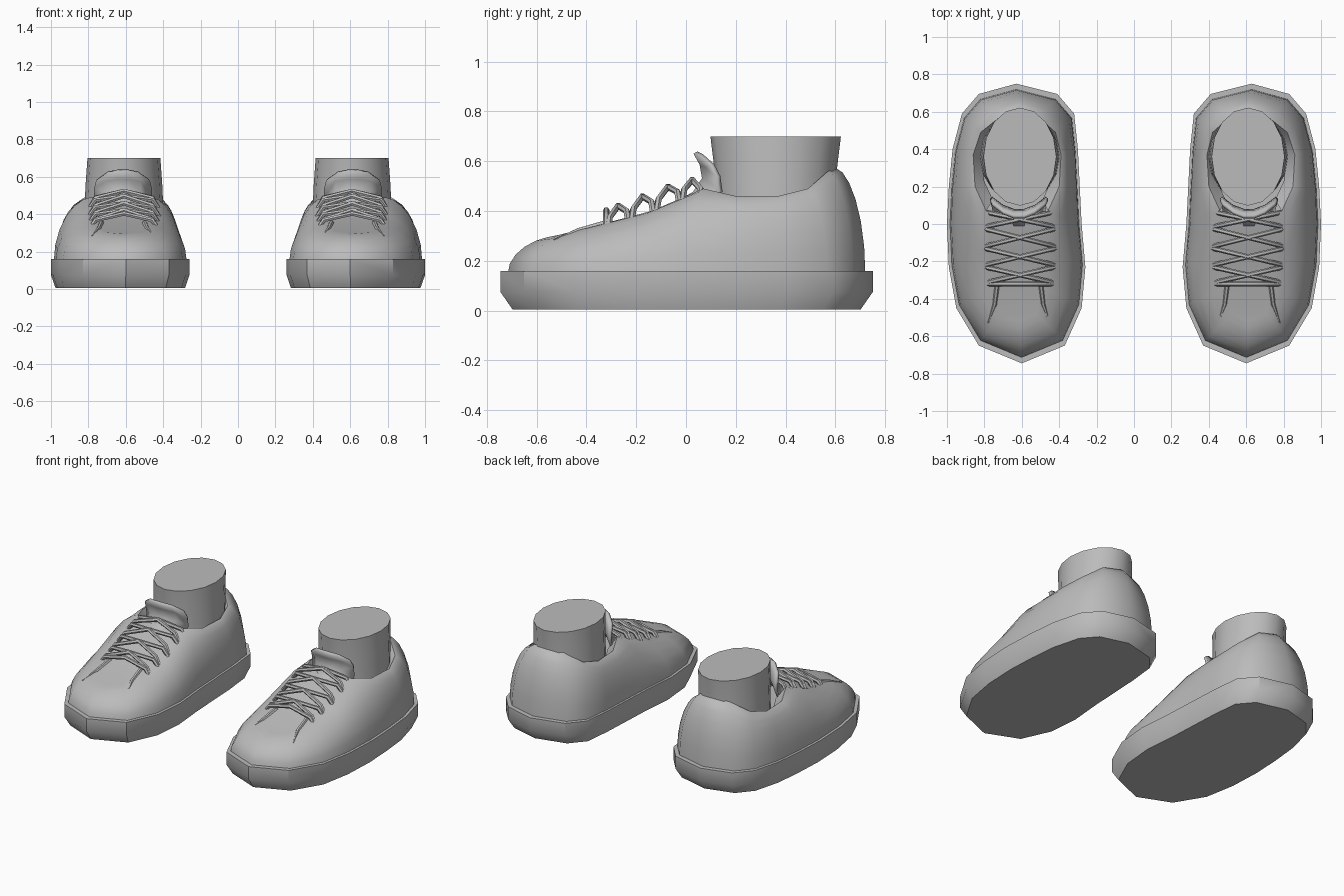
import bpy, bmesh, math
from mathutils import Vector

if "Cube" in bpy.data.objects:
    bpy.data.objects.remove(bpy.data.objects["Cube"], do_unlink=True)

grey = bpy.data.materials.new("plain_grey")
grey.use_nodes = True
COLOUR = (0.5, 0.5, 0.5, 1)
grey.diffuse_color = COLOUR
grey.node_tree.nodes["Principled BSDF"].inputs["Base Color"].default_value = COLOUR

CX = 0.62      # centre line of the left shoe


def finish(name, mesh, angle=40, thickness=0):
    """Link a mesh, colour it, shade it and mirror it to the other foot."""
    obj = bpy.data.objects.new(name, mesh)
    bpy.context.collection.objects.link(obj)
    mesh.materials.clear()
    mesh.materials.append(grey)
    bpy.ops.object.select_all(action="DESELECT")
    obj.select_set(True)
    bpy.context.view_layer.objects.active = obj
    bpy.ops.object.shade_smooth_by_angle(angle=math.radians(angle))
    if thickness:
        solid = obj.modifiers.new("thickness", "SOLIDIFY")
        solid.thickness = thickness
        solid.offset = 0
    obj.modifiers.new("other_foot", "MIRROR").use_mirror_merge = False
    return obj


def to_mesh(name, bm):
    bmesh.ops.recalc_face_normals(bm, faces=bm.faces)
    mesh = bpy.data.meshes.new(name)
    bm.to_mesh(mesh)
    bm.free()
    return mesh


def loft(bm, rings, closed=True):
    """Skin a list of equally long point rings and return their vertices."""
    rows = [[bm.verts.new(p) for p in ring] for ring in rings]
    n = len(rows[0])
    for a, b in zip(rows, rows[1:]):
        for i in range(n if closed else n - 1):
            j = (i + 1) % n
            bm.faces.new((a[i], a[j], b[j], b[i]))
    return rows


def tube(name, paths, radius):
    """Round cords along poly paths of (point, thickness factor)."""
    curve = bpy.data.curves.new(name, "CURVE")
    curve.dimensions = "3D"
    curve.bevel_depth = radius
    curve.bevel_resolution = 1
    curve.use_fill_caps = True
    for path in paths:
        spline = curve.splines.new("POLY")
        spline.points.add(len(path) - 1)
        for p, (co, factor) in zip(spline.points, path):
            p.co = (*co, 1)
            p.radius = factor
    temp = bpy.data.objects.new(name + "_path", curve)
    bpy.context.collection.objects.link(temp)
    depsgraph = bpy.context.evaluated_depsgraph_get()
    mesh = bpy.data.meshes.new_from_object(temp.evaluated_get(depsgraph))
    bpy.data.objects.remove(temp, do_unlink=True)
    finish(name, mesh, 50)


# Heel to toe: outline y, inner x, outer x, then collar y, inner x, outer x, z
STATIONS = [
    (.75, .63, .63, .605, .61, .61, .57),
    (.695, .41, .83, .57, .51, .72, .56),
    (.59, .32, .92, .49, .42, .82, .49),
    (.40, .30, .97, .37, .39, .86, .46),
    (.20, .29, .99, .20, .40, .85, .46),
    (0, .28, 1, .07, .46, .79, .49),
    (-.23, .26, .99, -.14, .48, .76, .40),
    (-.45, .28, .95, -.33, .50, .74, .35),
    (-.65, .37, .83, -.48, .52, .71, .31),
    (-.745, .60, .60, -.52, .61, .61, .30),
]
LAST = len(STATIONS) - 1
outer = [(Vector((s[2], s[0], 0)), Vector((s[5], s[3], s[6]))) for s in STATIONS]
inner = [(Vector((s[1], s[0], 0)), Vector((s[4], s[3], s[6]))) for s in STATIONS]
columns = outer + inner[LAST - 1:0:-1]
COUNT = len(columns)


def outline(scale, z):
    return [Vector((CX + (p.x - CX) * scale, p.y * scale, z)) for p, q in columns]


# Sole with a tapered foot and a thin ledge round the top
bm = bmesh.new()
rows = loft(bm, [outline(.935, .005), outline(1, .075), outline(1, .16),
                 outline(.965, .16)])
bm.faces.new(rows[0])
bm.faces.new(rows[-1])
finish("sole", to_mesh("sole", bm), 35)

# Upper: rounded wall from the sole to the collar and throat
bm = bmesh.new()
base = outline(.96, .15)
rings = []
STEPS = 6
for k in range(STEPS + 1):
    t = math.pi / 2 * k / STEPS
    inward, rise = 1 - max(math.cos(t), 0) ** 1.2, math.sin(t)
    ring = []
    for b, (p, q) in zip(base, columns):
        point = b.lerp(q, inward)
        point.z = b.z + (q.z - b.z) * rise
        ring.append(point)
    rings.append(ring)
collar = loft(bm, rings)[-1]
# Vamp panel closing the throat in front of the ankle opening
THROAT = 5
for i in range(THROAT, LAST - 1):
    bm.faces.new((collar[i], collar[i + 1], collar[COUNT - i - 1], collar[COUNT - i]))
bm.faces.new((collar[LAST - 1], collar[LAST], collar[LAST + 1]))
# Collar lining folding down to the ankle
ankle = Vector((.61, .36, 0))
lining = []
for v in collar:
    point = ankle.lerp(v.co, .8)
    point.z = v.co.z - .07
    lining.append(bm.verts.new(point))
for i in range(-THROAT, THROAT):
    bm.faces.new((collar[i], collar[i + 1], lining[i + 1], lining[i]))
bmesh.ops.delete(bm, geom=[v for v in bm.verts if not v.link_faces], context="VERTS")
finish("upper", to_mesh("upper", bm), 50)

# Ankle of the sock with a flat lid
bm = bmesh.new()
SIDES = 16
rows = loft(bm, [[(.61 + rx * math.sin(a), .36 + ry * math.cos(a), z)
                  for a in (2 * math.pi * i / SIDES for i in range(SIDES))]
                 for rx, ry, z in ((.215, .24, .34), (.205, .245, .56), (.195, .262, .70))])
bm.faces.new(rows[0])
bm.faces.new(rows[-1])
finish("sock", to_mesh("sock", bm))

# Tongue: curved flap standing in front of the ankle
bm = bmesh.new()
loft(bm, [[(.615 + half * u, y + .07 * u * u, z - .05 * abs(u) ** 3)
           for u in (-1, -.6, -.2, .2, .6, 1)]
          for y, z, half in ((-.06, .42, .12), (.03, .47, .14), (.07, .53, .15),
                             (.06, .59, .15), (.035, .635, .14))], closed=False)
finish("tongue", to_mesh("tongue", bm), 50, thickness=.018)

# Laces: a straight bar at the toe end, then crossing pairs
EYELETS = [-.32, -.225, -.125, -.02, .07]


def lace(y_in, y_out):
    path = []
    for u in (-1, -.72, 0, .72, 1):
        y = y_in + (y_out - y_in) * (u + 1) / 2
        high = .525 + .38 * min(y, 0)
        drop = {0: 0, .72: .035, 1: .125}[abs(u)]
        path.append(((.61 + .21 * u, y, high - drop), 1))
    return path


paths = [lace(EYELETS[0], EYELETS[0])]
for a, b in zip(EYELETS, EYELETS[1:]):
    paths += [lace(a, b), lace(b, a)]
tube("laces", paths, .013)

# Tapering folds running from the throat towards the toe
tube("toe_folds", [[((.615 + s * .115, -.31, .355), 1),
                    ((.615 + s * .13, -.43, .322), .9),
                    ((.615 + s * .165, -.53, .285), .2)] for s in (-1, 1)], .013)
